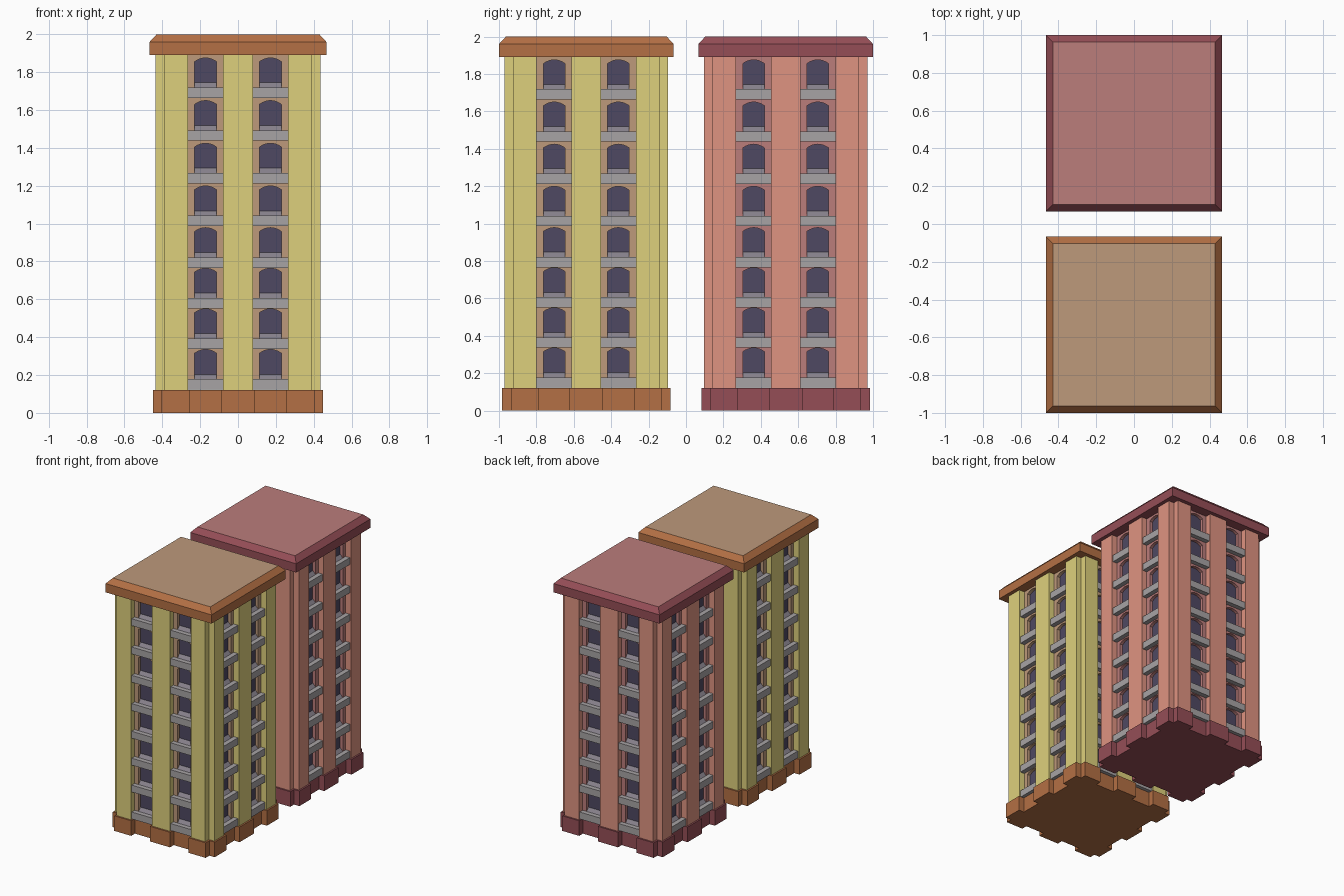
import bpy, bmesh, math
from mathutils import Matrix, Vector

if "Cube" in bpy.data.objects:
    bpy.data.objects.remove(bpy.data.objects["Cube"])

def mat(name, r, g, b):
    m = bpy.data.materials.new(name)
    m.diffuse_color = [(c / 255) ** 2.2 for c in (r, g, b)] + [1]
    m.use_nodes = True
    m.node_tree.nodes["Principled BSDF"].inputs["Base Color"].default_value = m.diffuse_color
    return m

class Part:
    """Collects faces; every face is repeated on the four sides of a tower."""
    def __init__(self):
        self.bm = bmesh.new()

    def face(self, pts, sides=4):
        for k in range(sides):
            rot = Matrix.Rotation(k * math.pi / 2, 3, 'Z')
            self.bm.faces.new([self.bm.verts.new(rot @ Vector(p)) for p in pts])

    def wall(self, plan, z0, z1):
        for (x0, y0), (x1, y1) in zip(plan, plan[1:]):
            self.face([(x0, y0, z0), (x1, y1, z0), (x1, y1, z1), (x0, y0, z1)])

    def finish(self, name, mats, y):
        bmesh.ops.remove_doubles(self.bm, verts=self.bm.verts, dist=1e-5)
        me = bpy.data.meshes.new(name)
        self.bm.to_mesh(me)
        self.bm.free()
        for m in mats:
            me.materials.append(m)
        ob = bpy.data.objects.new(name, me)
        ob.location.y = y
        bpy.context.collection.objects.link(ob)
        return ob

# Shared dimensions
BASE, EAVES = 0.12, 1.89
OUT, NOTCH, WALL, PANE, LEDGE = 0.437, 0.39, 0.39, 0.365, 0.427
BAY0, BAY1 = 0.078, 0.265
MID, HALF = (BAY0 + BAY1) / 2, 0.058
FLOORS = [0.178 + 0.2145 * i for i in range(4)] + [1.042 + 0.2255 * i for i in range(4)]
SILL, WIN = 0.055, 0.157

grey = mat("stone_grey", 166, 162, 163)
sill_grey = mat("inner_sill_grey", 134, 128, 138)
glass = mat("window_glass", 80, 74, 98)

def tower(tag, y, body_c, trim_c, wall_c):
    body, trim, inner = (mat(f"{tag}_{n}", *c) for n, c in
                         (("body", body_c), ("trim", trim_c), ("wall", wall_c)))

    # Plinth: stepped outline, one quarter rotated four times
    o, n, w, e = 0.45, 0.403, 0.403, 0.011
    quarter = [(-n, -n), (-n, -o), (-BAY1 + e, -o), (-BAY1 + e, -w), (-BAY0 - e, -w), (-BAY0 - e, -o),
               (BAY0 + e, -o), (BAY0 + e, -w), (BAY1 - e, -w), (BAY1 - e, -o), (n, -o), (n, -n)]
    p = Part()
    p.wall(quarter, 0, BASE)
    ring = []
    for k in range(4):
        rot = Matrix.Rotation(k * math.pi / 2, 3, 'Z')
        ring += [rot @ Vector((*q, 0)) for q in quarter[:-1]]
    p.face([v for v in reversed(ring)], 1)
    p.face([v + Vector((0, 0, BASE)) for v in ring], 1)
    p.finish(f"{tag}_plinth", [trim], y)

    # Notched corner piers and flat middle piers
    p = Part()
    p.wall([(BAY1, -WALL), (BAY1, -OUT), (NOTCH, -OUT), (NOTCH, -NOTCH),
            (OUT, -NOTCH), (OUT, -BAY1), (WALL, -BAY1)], BASE, EAVES)
    p.wall([(-BAY0, -WALL), (-BAY0, -OUT), (BAY0, -OUT), (BAY0, -WALL)], BASE, EAVES)
    p.finish(f"{tag}_piers", [body], y)

    # Window bays: arched wall openings, panes, ledges and sloped inner sills
    walls, panes, ledges, sills = Part(), Part(), Part(), Part()
    for c in (-MID, MID):
        l, r = c - (BAY1 - BAY0) / 2, c + (BAY1 - BAY0) / 2
        for i, b in enumerate(FLOORS):
            top = FLOORS[i + 1] - SILL if i < 7 else EAVES
            arch = [(c + HALF, b)]
            for k in range(9):
                t = 1 - k / 4
                arch.append((c + HALF * t, b + WIN - 0.02 * t * t))
            arch.append((c - HALF, b))
            outline = [(l, b), (l, top), (r, top), (r, b)] + arch
            walls.face([(u, -WALL, z) for u, z in reversed(outline)])
            for (u0, z0), (u1, z1) in zip(arch, arch[1:]):
                walls.face([(u0, -WALL, z0), (u0, -PANE, z0), (u1, -PANE, z1), (u1, -WALL, z1)])
            panes.face([(u, -PANE, z) for u, z in arch])
            # ledge across the bay
            z0 = b - SILL
            ledges.face([(l, -LEDGE, z0), (r, -LEDGE, z0), (r, -LEDGE, b), (l, -LEDGE, b)])
            ledges.face([(l, -LEDGE, b), (r, -LEDGE, b), (r, -PANE, b), (l, -PANE, b)])
            ledges.face([(l, -WALL, z0), (r, -WALL, z0), (r, -LEDGE, z0), (l, -LEDGE, z0)])
            # inner sill at the foot of the pane
            h = 0.026
            sills.face([(c - HALF, -WALL, b), (c + HALF, -WALL, b),
                        (c + HALF, -PANE - 0.002, b + h), (c - HALF, -PANE - 0.002, b + h)])
    walls.finish(f"{tag}_bay_walls", [inner], y)
    panes.finish(f"{tag}_window_panes", [glass], y)
    ledges.finish(f"{tag}_window_ledges", [grey], y)
    sills.finish(f"{tag}_inner_sills", [sill_grey], y)

    # Roof slab with a chamfered rim and a paler top
    R, T = 0.467, 0.43
    p = Part()
    p.wall([(-R, -R), (R, -R)], EAVES, 1.96)
    p.face([(-R, -R, 1.96), (R, -R, 1.96), (T, -T, 2), (-T, -T, 2)])
    p.face([(-R, -R, EAVES), (-R, R, EAVES), (R, R, EAVES), (R, -R, EAVES)], 1)
    p.face([(-T, -T, 2), (T, -T, 2), (T, T, 2), (-T, T, 2)], 1)
    roof = p.finish(f"{tag}_roof", [trim, inner], y)
    for f in roof.data.polygons:
        f.material_index = int(f.normal.z > 0.99)

tower("yellow_tower", -0.533, (221, 207, 123), (178, 111, 70), (188, 152, 122))
tower("red_tower", 0.533, (222, 146, 128), (148, 79, 87), (186, 124, 122))
